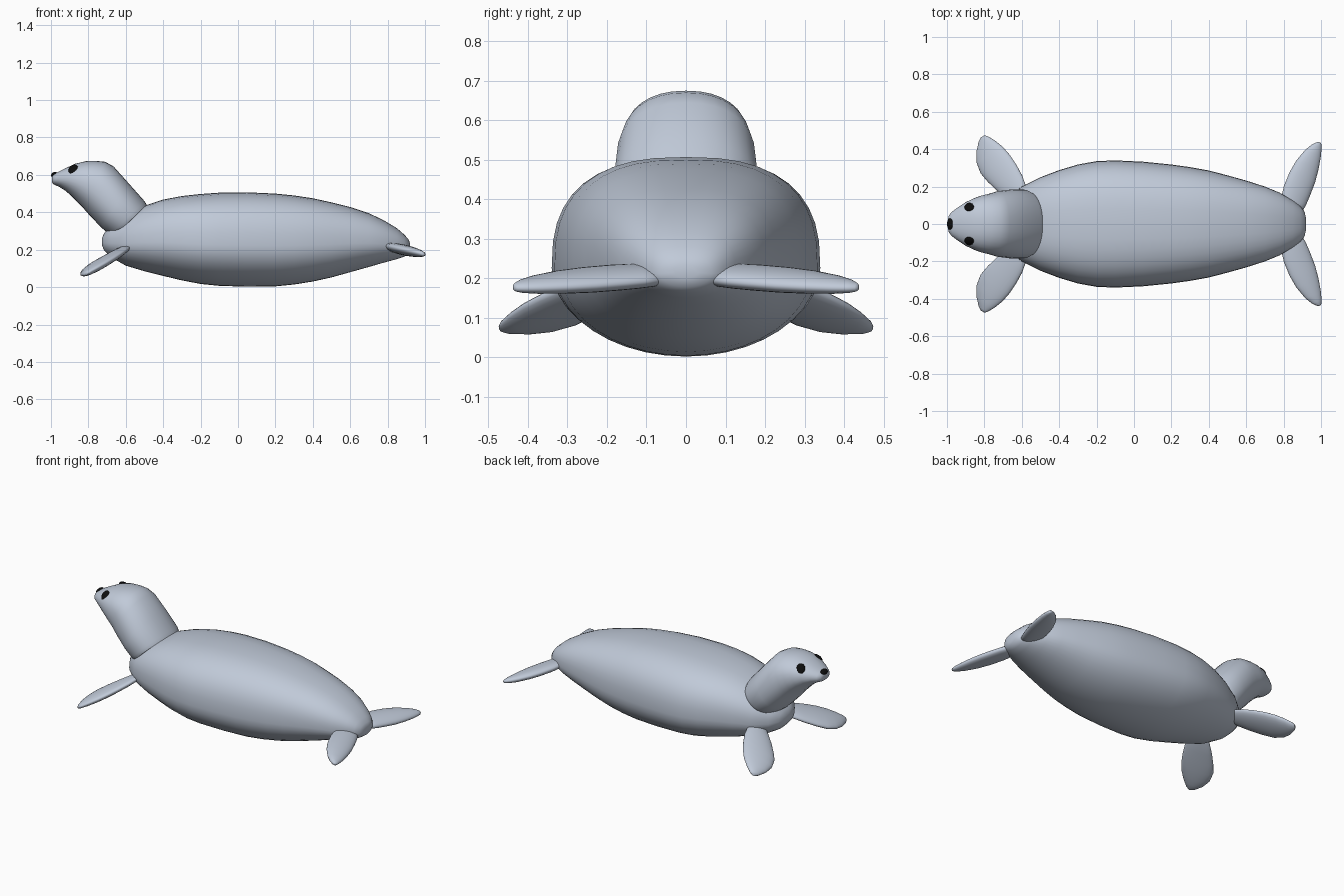
import bpy, bmesh, math
from mathutils import Vector

if "Cube" in bpy.data.objects:
    bpy.data.objects.remove(bpy.data.objects["Cube"])


def material(name, rgb):
    m = bpy.data.materials.new(name)
    m.diffuse_color = (*rgb, 1)
    m.use_nodes = True
    m.node_tree.nodes["Principled BSDF"].inputs["Base Color"].default_value = m.diffuse_color
    return m


GREY = material("pale blue grey", (0.53, 0.59, 0.69))
BLACK = material("black", (0.004, 0.004, 0.004))


def finish(bm, name, mat, angle=50):
    bmesh.ops.recalc_face_normals(bm, faces=bm.faces)
    mesh = bpy.data.meshes.new(name)
    bm.to_mesh(mesh)
    bm.free()
    mesh.materials.append(mat)
    ob = bpy.data.objects.new(name, mesh)
    bpy.context.collection.objects.link(ob)
    bpy.context.view_layer.objects.active = ob
    ob.select_set(True)
    bpy.ops.object.shade_smooth_by_angle(angle=math.radians(angle))
    ob.select_set(False)
    return ob


def power(value, exponent):
    return math.copysign(abs(value) ** (2 / exponent), value)


def loft(name, rings, n=32, up=2.0, down=2.0, angle=50):
    """Skin rings of (centre, side, top, bottom); up/down set the squareness."""
    bm = bmesh.new()
    loops = []
    for centre, side, top, bottom in rings:
        loop = []
        for i in range(n):
            a = 2 * math.pi * i / n
            c, s = math.cos(a), math.sin(a)
            e = up if s > 0 else down
            v = top if s > 0 else bottom
            loop.append(bm.verts.new(centre + side * power(c, e) + v * abs(power(s, e))))
        loops.append(loop)
    for a, b in zip(loops, loops[1:]):
        for i in range(n):
            j = (i + 1) % n
            bm.faces.new((a[i], a[j], b[j], b[i]))
    bm.faces.new(loops[0])
    bm.faces.new(loops[-1])
    return finish(bm, name, GREY, angle)


# Body: x, underside z, back z, half width
stations = [(-0.728, 0.225, 0.26, 0.03), (-0.715, 0.195, 0.29, 0.08), (-0.68, 0.16, 0.33, 0.135),
            (-0.6, 0.115, 0.385, 0.2), (-0.5, 0.085, 0.435, 0.25), (-0.4, 0.06, 0.468, 0.288),
            (-0.3, 0.036, 0.487, 0.318), (-0.2, 0.017, 0.498, 0.336), (-0.1, 0.007, 0.505, 0.34),
            (0.05, 0.002, 0.507, 0.333), (0.2, 0.004, 0.5, 0.318), (0.3, 0.014, 0.49, 0.304),
            (0.4, 0.03, 0.475, 0.286), (0.5, 0.052, 0.453, 0.26), (0.6, 0.08, 0.428, 0.232),
            (0.7, 0.108, 0.395, 0.2), (0.78, 0.131, 0.357, 0.167), (0.85, 0.15, 0.315, 0.125),
            (0.89, 0.163, 0.28, 0.095), (0.912, 0.178, 0.255, 0.065), (0.92, 0.2, 0.235, 0.03)]
rings = []
for x, lo, hi, w in stations:
    mid = lo + (hi - lo) * 0.44
    rings.append((Vector((x, 0, mid)), Vector((0, w, 0)),
                  Vector((0, 0, hi - mid)), Vector((0, 0, lo - mid))))
loft("body", rings, 40, up=2.6, down=2.0)

# Neck and head: crown point x z, throat point x z, half width
sections = [(-0.515, 0.42, -0.62, 0.29, 0.13), (-0.488, 0.44, -0.665, 0.27, 0.175),
            (-0.50, 0.46, -0.685, 0.278, 0.184), (-0.58, 0.55, -0.73, 0.318, 0.185),
            (-0.665, 0.645, -0.79, 0.38, 0.175), (-0.71, 0.67, -0.825, 0.42, 0.163),
            (-0.76, 0.675, -0.855, 0.452, 0.154), (-0.81, 0.674, -0.885, 0.482, 0.14),
            (-0.87, 0.66, -0.92, 0.513, 0.118), (-0.93, 0.632, -0.955, 0.536, 0.088),
            (-0.97, 0.612, -0.98, 0.546, 0.064), (-0.988, 0.603, -0.991, 0.554, 0.046),
            (-0.994, 0.592, -0.995, 0.565, 0.025)]
rings = []
for tx, tz, bx, bz, w in sections:
    top, bot = Vector((tx, 0, tz)), Vector((bx, 0, bz))
    mid = top.lerp(bot, 0.5)
    rings.append((mid, Vector((0, w, 0)), top - mid, bot - mid))
loft("head", rings, 32, up=2.2, down=2.2)


def flipper(name, root, tip, outline, height, thick, side):
    """Thin lens along root-tip; outline rows are distance, inner and outer edge."""
    axis = (Vector(tip) - Vector(root)).normalized()
    perp = Vector((abs(axis.y), -axis.x))
    rings = []
    widest = max(hi - lo for _, lo, hi in outline)
    for d, lo, hi in outline:
        ends = []
        for off in (lo, hi):
            p = Vector(root) + axis * d + perp * off
            ends.append(Vector((p.x, p.y * side, height(p.x, p.y))))
        t = thick * ((hi - lo) / widest) ** 0.6
        rings.append((ends[0].lerp(ends[1], 0.5), (ends[1] - ends[0]) / 2,
                      Vector((0, 0, t)), Vector((0, 0, -t))))
    loft(name, rings, 24, angle=70)


front = [(-0.04, -0.03, 0.03), (0, -0.06, 0.055), (0.07, -0.085, 0.071), (0.14, -0.103, 0.075),
         (0.2, -0.112, 0.073), (0.26, -0.1, 0.063), (0.31, -0.07, 0.045), (0.35, -0.03, 0.024),
         (0.362, -0.01, 0.012)]
rear = [(0, -0.035, 0.03), (0.02, -0.066, 0.053), (0.07, -0.08, 0.06), (0.12, -0.087, 0.062),
        (0.2, -0.085, 0.062), (0.27, -0.074, 0.054), (0.34, -0.05, 0.041), (0.38, -0.027, 0.029),
        (0.4, -0.008, 0.02), (0.406, 0.002, 0.013)]


# Eyes and nose: flattened balls turned to face outwards
def button(name, loc, facing, size):
    bm = bmesh.new()
    bmesh.ops.create_uvsphere(bm, u_segments=20, v_segments=12, radius=1)
    for v in bm.verts:
        v.co = Vector((v.co.x * size[0], v.co.y * size[1], v.co.z * size[2]))
    ob = finish(bm, name, BLACK)
    ob.rotation_euler = Vector(facing).to_track_quat('Z', 'Y').to_euler()
    ob.location = loc


for side, label in ((-1, "right"), (1, "left")):
    flipper(label + "_front_flipper", (-0.62, 0.16), (-0.815, 0.475), front,
            lambda x, y: 0.162 + 0.45 * (x + 0.65) - 0.12 * (y - 0.33), 0.03, side)
    flipper(label + "_rear_flipper", (0.84, 0.06), (0.985, 0.44), rear,
            lambda x, y: 0.217 - 0.21 * (x - 0.8), 0.029, side)
    button(label + "_eye", (-0.88, side * 0.092, 0.628), (-0.25, side * 0.75, 0.6),
           (0.027, 0.033, 0.013))
button("nose", (-0.984, 0, 0.603), (-0.6, 0, 0.8), (0.03, 0.018, 0.011))
